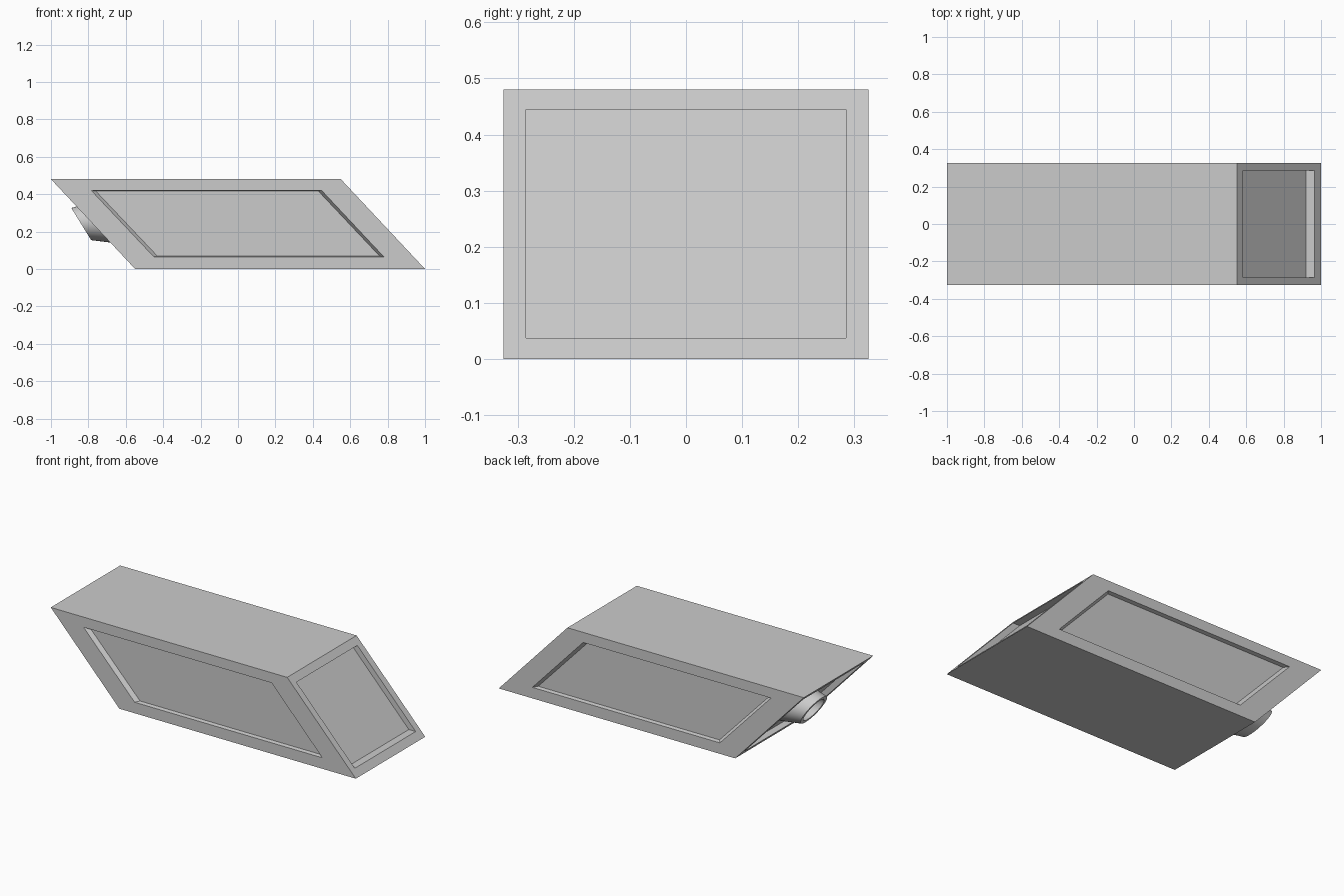
import bpy, bmesh, math

if "Cube" in bpy.data.objects:
    bpy.data.objects.remove(bpy.data.objects["Cube"])

W, H = 0.325, 0.48          # half width, height
SLANT = 0.9375              # horizontal lean per unit of height


def left_x(z):
    return -0.55 - z * SLANT


def right_x(z):
    return 1.0 - z * SLANT


def add_rings(bm, rings, cap=True, closed=False):
    """Join matching loops of points with quads, optionally capping the last."""
    loops = [[bm.verts.new(p) for p in r] for r in rings]
    pairs = list(zip(loops, loops[1:]))
    if closed:
        pairs.append((loops[-1], loops[0]))
    for a, b in pairs:
        n = len(a)
        for i in range(n):
            bm.faces.new((a[i], a[(i + 1) % n], b[(i + 1) % n], b[i]))
    if cap:
        bm.faces.new(loops[-1])


def finish(bm, name):
    bmesh.ops.remove_doubles(bm, verts=bm.verts, dist=1e-5)
    bmesh.ops.recalc_face_normals(bm, faces=bm.faces)
    mesh = bpy.data.meshes.new(name)
    bm.to_mesh(mesh)
    bm.free()
    obj = bpy.data.objects.new(name, mesh)
    bpy.context.collection.objects.link(obj)
    return obj


# Slanted housing with a recessed panel on each of its four sides
bm = bmesh.new()
outline = [(-0.55, 0), (1, 0), (0.55, H), (-1, H)]
panel = [(-0.45, 0.065), (0.78, 0.065), (0.447, 0.42), (-0.785, 0.42)]
floor = [(-0.431, 0.069), (0.757, 0.069), (0.430, 0.416), (-0.760, 0.416)]
for s in (-1, 1):
    add_rings(bm, [[(x, s * y, z) for x, z in pts] for pts, y in
                   ((outline, W), (panel, W), (floor, W - 0.023))])
for edge_x, depth in ((left_x, 0.045), (right_x, -0.045)):
    rings = []
    for hw, z0, z1, d in ((W, 0, H, 0), (0.285, 0.037, 0.445, 0),
                          (0.285, 0.037, 0.445, depth)):
        rings.append([(edge_x(z) + d, y, z) for y, z in
                      ((-hw, z0), (hw, z0), (hw, z1), (-hw, z1))])
    add_rings(bm, rings)
for z in (0, H):
    bm.faces.new([bm.verts.new((x, y, z)) for x, y in
                  ((left_x(z), -W), (right_x(z), -W), (right_x(z), W), (left_x(z), W))])
finish(bm, "slanted_housing")


# Flared spout on the left end: rim and foot are tilted rings
def ring(cx, hx, hy, hz, k=1.0, n=48):
    return [(cx - k * hx * math.sin(t), k * hy * math.cos(t), 0.24 + k * hz * math.sin(t))
            for t in (2 * math.pi * i / n for i in range(n))]


rim, foot = (-0.838, 0.053, 0.10, 0.086), (-0.728, 0.098, 0.12, 0.105)
bm = bmesh.new()
add_rings(bm, [ring(*foot), ring(*rim), ring(*rim, k=0.78), ring(*foot, k=0.78)],
          cap=False, closed=True)
spout = finish(bm, "spout")
bpy.context.view_layer.objects.active = spout
spout.select_set(True)
bpy.ops.object.shade_smooth_by_angle()
